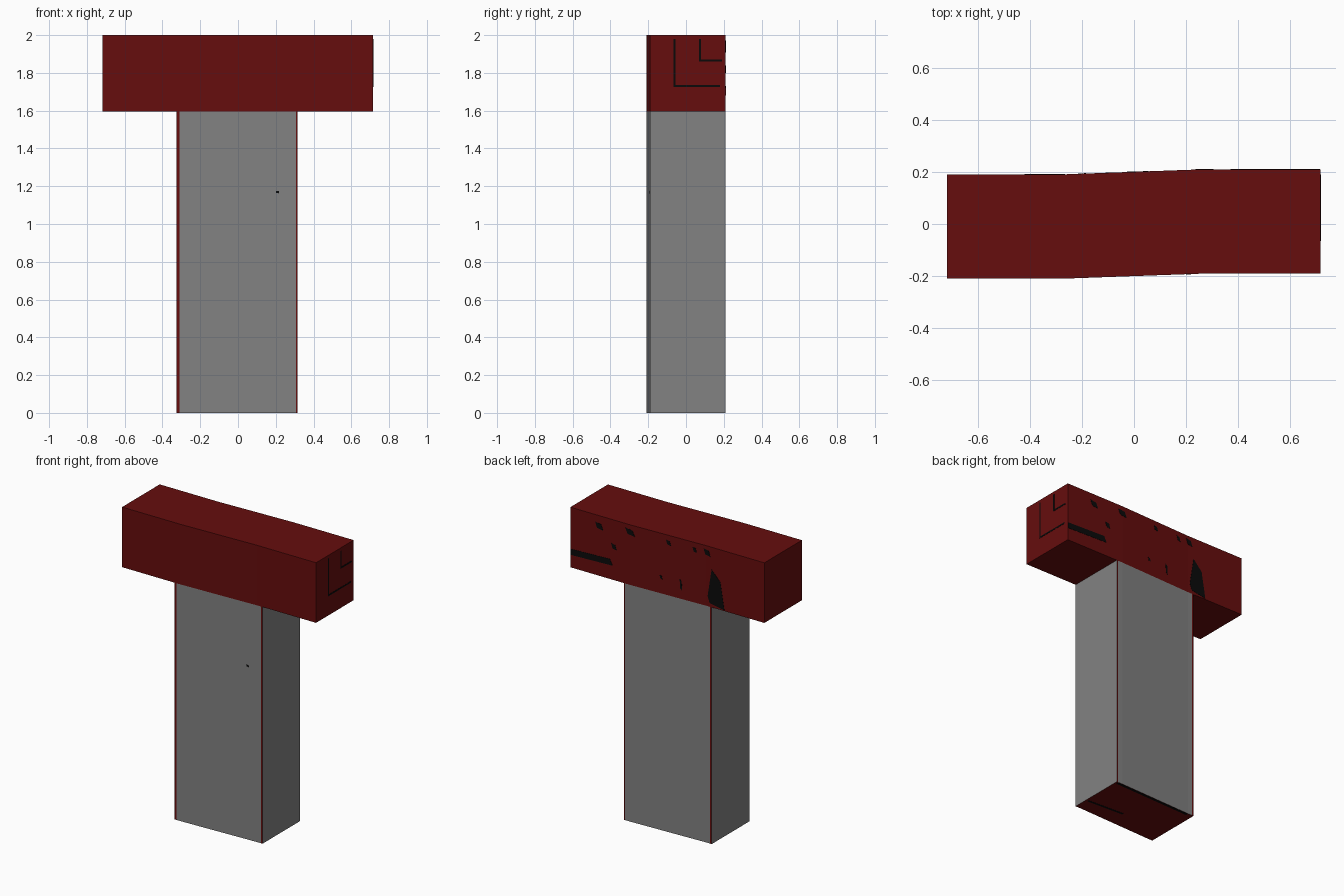
import bpy, bmesh
from mathutils import Vector

if "Cube" in bpy.data.objects:
    bpy.data.objects.remove(bpy.data.objects["Cube"])


def material(name, rgb):
    m = bpy.data.materials.new(name)
    m.diffuse_color = (*rgb, 1)
    m.use_nodes = True
    m.node_tree.nodes["Principled BSDF"].inputs["Base Color"].default_value = m.diffuse_color
    return m


RED = material("dark red", (0.133, 0.004, 0.004))
GRAY = material("mid gray", (0.225, 0.225, 0.225))
BLACK = material("black", (0.003, 0.003, 0.003))


def prism(name, points, push, mats, rule=None):
    """Extrude a flat polygon along push; rule(face) picks the material."""
    bm = bmesh.new()
    face = bm.faces.new([bm.verts.new(p) for p in points])
    new = bmesh.ops.extrude_face_region(bm, geom=[face], use_keep_orig=True)["geom"]
    bmesh.ops.translate(bm, vec=push, verts=[v for v in new if isinstance(v, bmesh.types.BMVert)])
    bmesh.ops.recalc_face_normals(bm, faces=bm.faces)
    if rule:
        for f in bm.faces:
            f.material_index = rule(f)
    me = bpy.data.meshes.new(name)
    bm.to_mesh(me)
    bm.free()
    for m in mats:
        me.materials.append(m)
    ob = bpy.data.objects.new(name, me)
    bpy.context.collection.objects.link(ob)
    return ob


def back_y(x):
    return 0.19 + 0.02 * min(max((x + 0.28) / 0.55, 0), 1)


def front_y(x):
    return back_y(x) - 0.40


def outline(xs, z):
    return [(x, front_y(x), z) for x in xs] + [(x, back_y(x), z) for x in reversed(xs)]


# Crossbar with a slight skew through its middle
prism("crossbar", outline([-0.717, -0.28, 0.27, 0.715], 1.595), (0, 0, 0.405), [RED])


# Stem: gray sides and panels, red corner strips and underside
def stem_rule(f):
    c = f.calc_center_median()
    if abs(f.normal.z) > 0.5:
        return 0
    if abs(f.normal.y) > 0.5 and abs(c.x) > 0.309:
        return 0
    return 1


prism("stem", outline([-0.325, -0.311, -0.28, 0.27, 0.306, 0.316], 0), (0, 0, 1.595),
      [RED, GRAY], lambda f: 0 if abs(f.normal.y) > 0.5 and f.calc_center_median().x > 0.308
      else stem_rule(f))

# Black chips on the back of the crossbar: x, z, width, height
for x, z, w, h in [(0.50, 1.93, 0.06, 0.045), (0.27, 1.95, 0.07, 0.045), (0.39, 1.82, 0.04, 0.04),
                   (-0.01, 1.95, 0.035, 0.035), (-0.20, 1.95, 0.03, 0.035),
                   (-0.29, 1.955, 0.05, 0.045), (0.045, 1.705, 0.02, 0.025),
                   (-0.10, 1.69, 0.018, 0.075)]:
    corners = [(x + w / 2, z + h / 2), (x - w / 4, z + h / 3), (x - w / 2, z - h / 2), (x + w / 4, z - h / 3)]
    prism("back_chip", [(a, back_y(a) + 0.0015, b) for a, b in corners], (0, -0.004, 0), [BLACK])

# Large black chip and scrape on the back
for name, pts in [("large_back_chip", [(-0.325, 1.85), (-0.39, 1.78), (-0.42, 1.60),
                                       (-0.31, 1.62), (-0.295, 1.665)]),
                  ("back_scrape", [(0.713, 1.68), (0.713, 1.72), (0.42, 1.73), (0.40, 1.69)])]:
    prism(name, [(a, back_y(a) + 0.0015, b) for a, b in pts], (0, -0.004, 0), [BLACK])

# Thin L-shaped lines on the right end
for y, z, y2 in [(-0.065, 1.725, 0.18), (0.07, 1.86, 0.19)]:
    t = 0.01
    pts = [(y, 1.98), (y, z), (y2, z), (y2, z + t), (y + t, z + t), (y + t, 1.98)]
    prism("end_line", [(0.7165, a, b) for a, b in pts], (-0.004, 0, 0), [BLACK])

# Small mark on the front of the stem
prism("front_mark", [(x, front_y(x) - 0.0015, z) for x, z in
                     [(0.20, 1.165), (0.218, 1.162), (0.218, 1.174), (0.20, 1.176)]],
      (0, 0.004, 0), [BLACK])

# Dark lines on the underside
for pts in [[(0.30, 0.19), (-0.28, 0.17), (-0.28, 0.188), (0.30, 0.208)],
            [(0.30, -0.095), (0.03, -0.08), (0.03, -0.065), (0.30, -0.08)]]:
    prism("underside_line", [(x, y, -0.001) for x, y in pts], (0, 0, 0.004), [BLACK])
